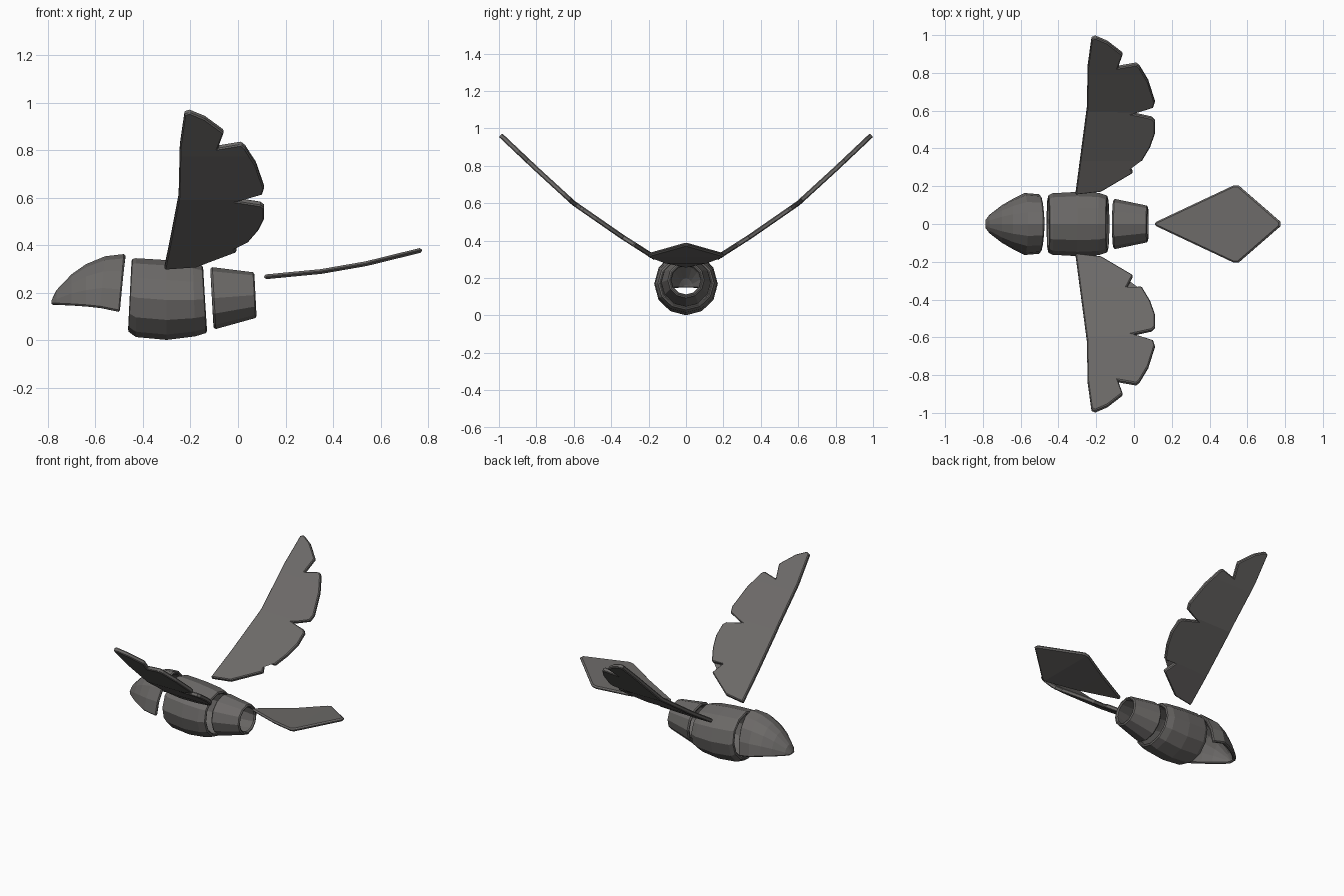
import bpy, bmesh
from math import sin, cos, pi

cube = bpy.data.objects.get("Cube")
if cube:
    bpy.data.objects.remove(cube, do_unlink=True)

COLOUR = (0.15, 0.143, 0.138, 1)
grey = bpy.data.materials.new("warm grey")
grey.use_nodes = True
grey.diffuse_color = COLOUR
grey.node_tree.nodes["Principled BSDF"].inputs["Base Color"].default_value = COLOUR


def finish(name, bm, thickness, offset, bevel):
    """Turn a sheet into a flat-shaded shell with chamfered rims."""
    mesh = bpy.data.meshes.new(name)
    bm.to_mesh(mesh)
    bm.free()
    mesh.materials.append(grey)
    ob = bpy.data.objects.new(name, mesh)
    bpy.context.collection.objects.link(ob)
    solid = ob.modifiers.new("thickness", "SOLIDIFY")
    solid.thickness = thickness
    solid.offset = offset
    rim = ob.modifiers.new("rim", "BEVEL")
    rim.width = bevel
    rim.segments = 1
    rim.limit_method = "ANGLE"
    rim.angle_limit = 1.0
    return ob


def loft(name, stations, closed, sides=12):
    """Skin sections given as (x top, z top, x bottom, z bottom, half width)."""
    bm = bmesh.new()
    rows = []
    for xt, zt, xb, zb, w in stations:
        row = []
        for j in range(sides if closed else sides + 1):
            if closed:
                a = 2 * pi * j / sides
                y, f = w * sin(a), (1 - cos(a)) / 2
            else:
                a = pi * j / sides
                y, f = w * cos(a), sin(a)
            row.append(bm.verts.new((xb + (xt - xb) * f, y, zb + (zt - zb) * f)))
        rows.append(row)
    for a, b in zip(rows, rows[1:]):
        for j in range(sides):
            k = (j + 1) % len(a)
            bm.faces.new((a[j], a[k], b[k], b[j]))
    if not closed:
        bm.faces.new(rows[0][::-1])
    return finish(name, bm, 0.02, -1, 0.007)


def bent_sheet(name, outline, axis, bend, thickness):
    """Fold a flat outline along one axis following (position, height) pairs."""
    bm = bmesh.new()
    face = bm.faces.new([bm.verts.new((x, y, 0)) for x, y in outline])
    face.normal_update()
    if face.normal.z < 0:
        face.normal_flip()
    normal = [0, 0, 0]
    normal[axis] = 1
    for p, _ in bend[1:-1]:
        bmesh.ops.bisect_plane(bm, geom=bm.verts[:] + bm.edges[:] + bm.faces[:],
                               plane_co=[p * n for n in normal], plane_no=normal)
    for v in bm.verts:
        p = v.co[axis]
        for (p0, z0), (p1, z1) in zip(bend, bend[1:]):
            if p <= p1 or p1 == bend[-1][0]:
                v.co.z = z0 + (z1 - z0) * (p - p0) / (p1 - p0)
                break
    return finish(name, bm, thickness, 0, 0.009)


# Head: a hollow hood, open below and behind
loft("head", [(-.785, .168, -.787, .15, .022), (-.765, .21, -.765, .15, .05),
              (-.70, .278, -.70, .147, .10), (-.64, .32, -.64, .143, .135),
              (-.56, .353, -.58, .137, .165), (-.475, .363, -.497, .12, .158)],
     False, 8)

# Body and rump: open tubes
loft("body", [(-.45, .34, -.467, .04, .15), (-.43, .345, -.43, .013, .163),
              (-.30, .337, -.30, .001, .17), (-.19, .323, -.18, .016, .165),
              (-.145, .312, -.128, .032, .148)], True)
loft("rump", [(-.115, .308, -.10, .045, .134), (.07, .285, .08, .095, .096)], True)

# Wings: feathered outline, mirrored to the other side
WING = [(-.31, .16), (-.175, .175), (-.005, .275), (-.04, .34), (.04, .335),
        (.085, .41), (.11, .48), (.11, .55), (.095, .565), (-.005, .587),
        (.10, .62), (.11, .65), (.075, .76), (.03, .835), (.012, .85),
        (-.085, .833), (-.06, .903), (-.14, .965), (-.205, .993),
        (-.225, .985), (-.245, .84), (-.25, .614)]
WING_BEND = [(.16, .305), (.34, .42), (.60, .60), (.80, .783), (1.0, .972)]
wing = bent_sheet("right_wing", WING, 1, WING_BEND, 0.026)
other = bpy.data.objects.new("left_wing", wing.data.copy())
bm = bmesh.new()
bm.from_mesh(other.data)
bmesh.ops.scale(bm, vec=(1, -1, 1), verts=bm.verts)
bmesh.ops.reverse_faces(bm, faces=bm.faces)
bm.to_mesh(other.data)
bm.free()
bpy.context.collection.objects.link(other)
for src in wing.modifiers:
    mod = other.modifiers.new(src.name, src.type)
    for prop in (("thickness", "offset") if src.type == "SOLIDIFY"
                 else ("width", "segments", "limit_method", "angle_limit")):
        setattr(mod, prop, getattr(src, prop))

# Tail: a diamond fan curving upward
half = [(.11, .008), (.525, .203), (.555, .203), (.775, .012)]
bent_sheet("tail_fan", half + [(x, -y) for x, y in reversed(half)], 0,
           [(.11, .266), (.35, .289), (.54, .322), (.78, .381)], 0.02)
